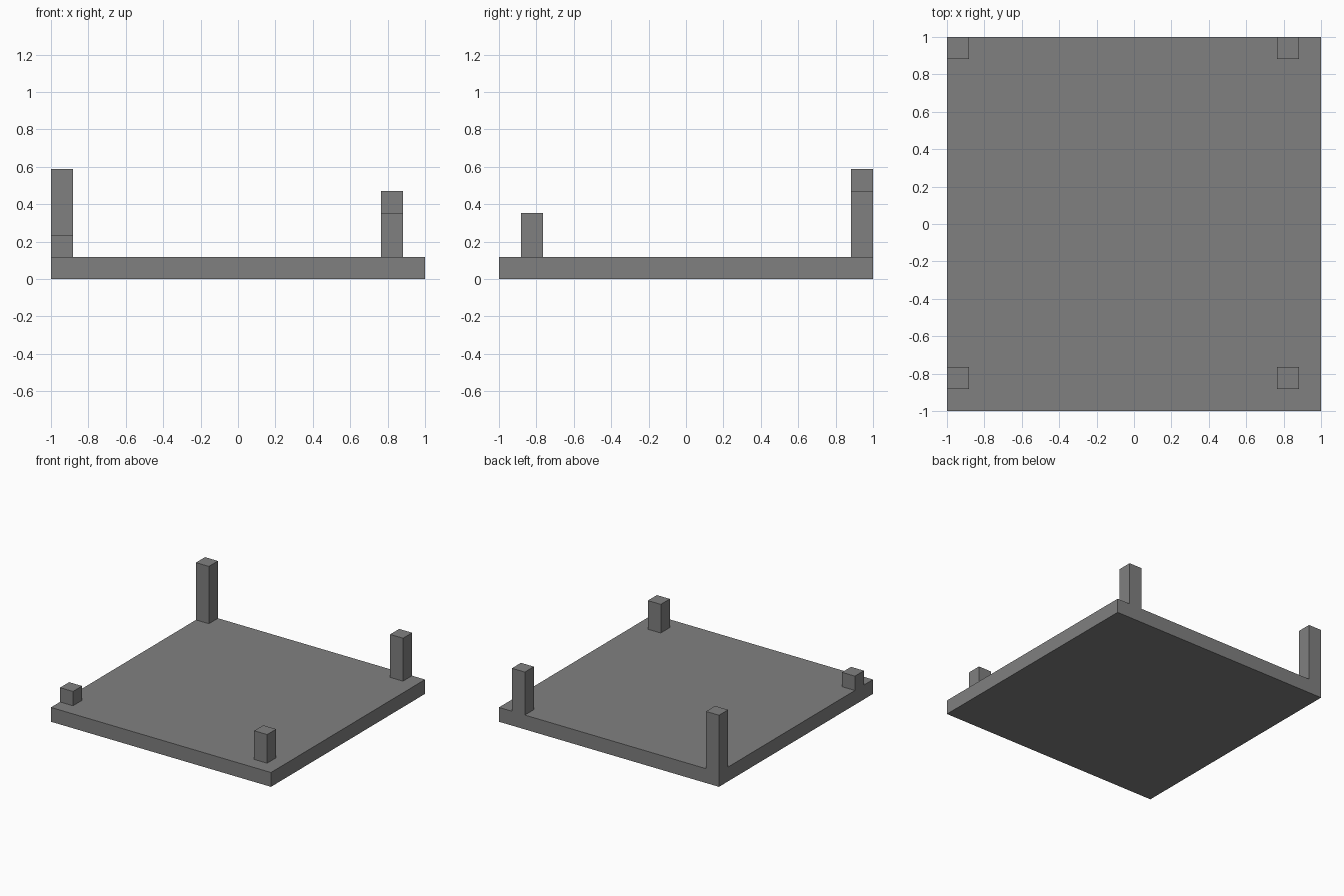
import bpy
import bmesh
from mathutils import Matrix, Vector

cube = bpy.data.objects.get("Cube")
if cube:
    bpy.data.objects.remove(cube, do_unlink=True)

UNIT = 2 / 17  # the slab is 17 units wide and one unit thick

grey = bpy.data.materials.new("mid_grey")
grey.use_nodes = True
colour = (0.216, 0.216, 0.216, 1)
grey.diffuse_color = colour
grey.node_tree.nodes["Principled BSDF"].inputs["Base Color"].default_value = colour


def box(name, corner, size):
    """Box in units, placed by its lowest corner."""
    corner, size = Vector(corner) * UNIT, Vector(size) * UNIT
    bm = bmesh.new()
    bmesh.ops.create_cube(bm, size=1, matrix=Matrix.Translation(size / 2) @ Matrix.Diagonal(size).to_4x4())
    mesh = bpy.data.meshes.new(name)
    bm.to_mesh(mesh)
    bm.free()
    mesh.materials.append(grey)
    obj = bpy.data.objects.new(name, mesh)
    obj.location = corner
    bpy.context.collection.objects.link(obj)
    return obj


# Base slab
box("base_slab", (-8.5, -8.5, 0), (17, 17, 1))

# Posts of rising height around the slab
posts = {
    "front_right_post": (-8.5, -7.5, 1),
    "front_left_post": (6.5, -7.5, 2),
    "back_left_post": (6.5, 7.5, 3),
    "back_right_post": (-8.5, 7.5, 4),
}
for name, (x, y, height) in posts.items():
    box(name, (x, y, 1), (1, 1, height))
